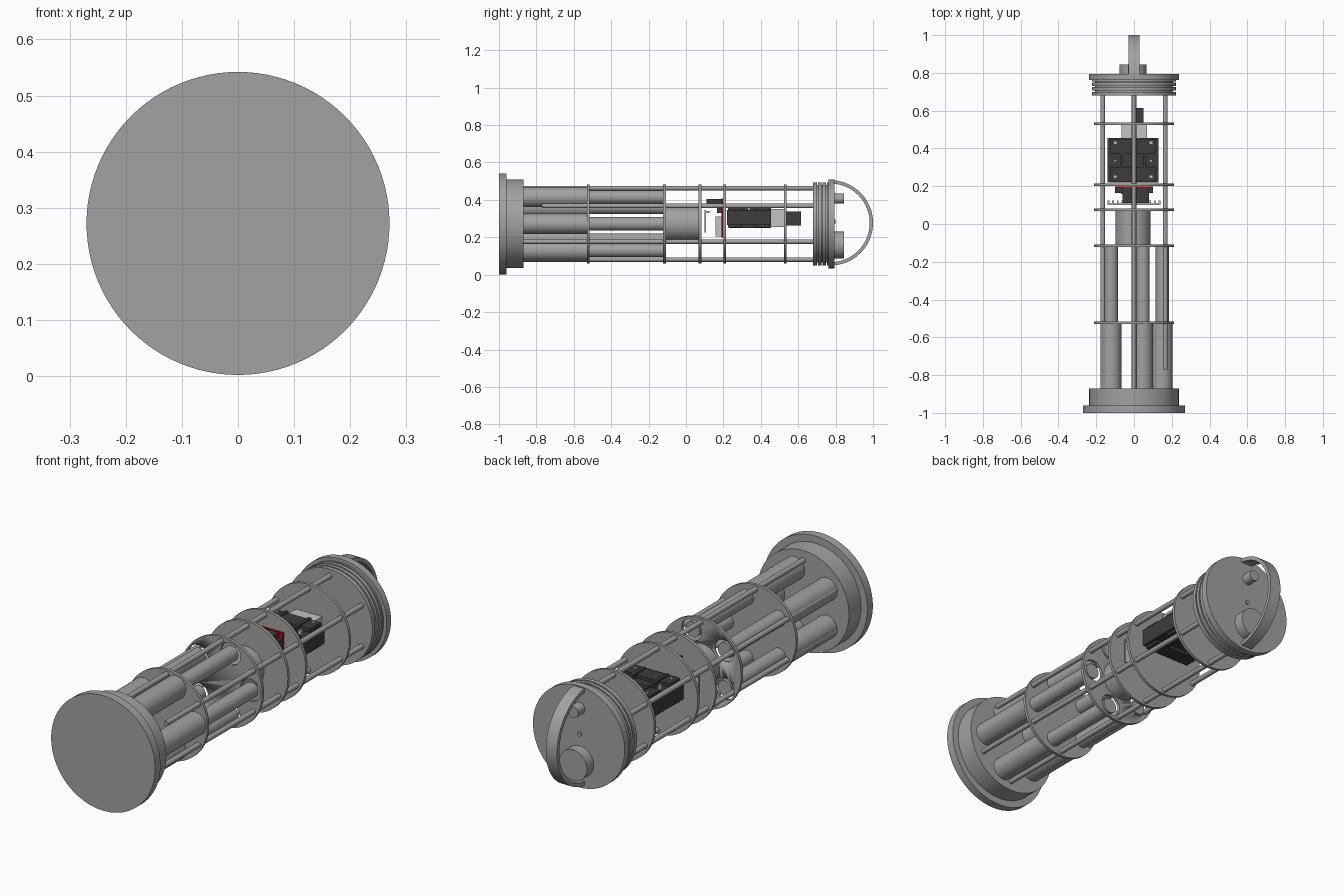
import bpy, bmesh, math
from mathutils import Matrix

cube = bpy.data.objects.get("Cube")
if cube:
    bpy.data.objects.remove(cube, do_unlink=True)

CZ = 0.272  # height of the main axis


def material(name, rgb):
    m = bpy.data.materials.new(name)
    m.use_nodes = True
    m.diffuse_color = (*rgb, 1)
    m.node_tree.nodes["Principled BSDF"].inputs["Base Color"].default_value = (*rgb, 1)
    return m


GREY = material("machined grey", (0.36, 0.36, 0.36))
BLACK = material("black plastic", (0.045, 0.045, 0.045))
RED = material("red circuit board", (0.6, 0.0, 0.0))
PALE = material("pale connector", (0.55, 0.55, 0.55))


def finish(name, bm, mat, smooth=True):
    bmesh.ops.recalc_face_normals(bm, faces=bm.faces)
    mesh = bpy.data.meshes.new(name)
    bm.to_mesh(mesh)
    bm.free()
    mesh.materials.append(mat)
    ob = bpy.data.objects.new(name, mesh)
    bpy.context.collection.objects.link(ob)
    bpy.ops.object.select_all(action="DESELECT")
    ob.select_set(True)
    bpy.context.view_layer.objects.active = ob
    if smooth:
        bpy.ops.object.shade_smooth_by_angle(angle=math.radians(35))
    return ob


def rod(name, x, z, r, y0, y1, mat=GREY, seg=32):
    """Cylinder lying along y."""
    bm = bmesh.new()
    place = Matrix.Translation((x, (y0 + y1) / 2, z)) @ Matrix.Rotation(math.pi / 2, 4, "X")
    bmesh.ops.create_cone(bm, cap_ends=True, segments=seg, radius1=r, radius2=r,
                          depth=y1 - y0, matrix=place)
    return finish(name, bm, mat)


def box(name, x, y, z, mat):
    """Box from (low, high) pairs."""
    bm = bmesh.new()
    spans = (x, y, z)
    mid = [(a + b) / 2 for a, b in spans]
    size = [b - a for a, b in spans]
    bmesh.ops.create_cube(bm, size=1, matrix=Matrix.Translation(mid) @ Matrix.Diagonal((*size, 1)))
    return finish(name, bm, mat, False)


def lathe(name, profile, mat=GREY, seg=96):
    """Solid of (radius, y) points spun around the main axis."""
    bm = bmesh.new()
    rings = [[bm.verts.new((r * math.cos(t), y, CZ + r * math.sin(t)))
              for t in (math.tau * i / seg for i in range(seg))] for r, y in profile]
    for a, b in zip(rings, rings[1:]):
        for i in range(seg):
            j = (i + 1) % seg
            bm.faces.new((a[i], a[j], b[j], b[i]))
    bm.faces.new(rings[0])
    bm.faces.new(rings[-1])
    return finish(name, bm, mat)


def drill(ob, holes):
    """Cut round holes (x, z, r) through a plate."""
    for x, z, r in holes:
        cutter = rod("cutter", x, z, r, -1, 1)
        mod = ob.modifiers.new("hole", "BOOLEAN")
        mod.operation, mod.solver, mod.object = "DIFFERENCE", "EXACT", cutter
        bpy.context.view_layer.objects.active = ob
        bpy.ops.object.modifier_apply(modifier=mod.name)
        bpy.data.objects.remove(cutter, do_unlink=True)


def around(n, radius, start=0):
    for i in range(n):
        t = math.radians(start) + math.tau * i / n
        yield radius * math.cos(t), CZ + radius * math.sin(t)


# Stepped front base
lathe("front_base", [(0.27, -1), (0.27, -0.96), (0.237, -0.96), (0.237, -0.87)])

# Rear cap with sealing grooves and a flange
cap = [(0.222, 0.68)]
for y in (0.7, 0.724, 0.748):
    cap += [(0.222, y), (0.207, y), (0.207, y + 0.007), (0.222, y + 0.007)]
cap += [(0.222, 0.763), (0.238, 0.763), (0.238, 0.795)]
lathe("rear_cap", cap)

# Round support plates
tubes = list(around(5, 0.15))
for i, y in enumerate((-0.522, -0.115, 0.075, 0.207, 0.53)):
    plate = lathe(f"support_plate_{i + 1}", [(0.211, y - 0.007), (0.211, y + 0.007)])
    if i == 1:
        drill(plate, [(x, z, 0.052) for x, z in tubes])

# Long tie rods
for i, (x, z) in enumerate(around(6, 0.191, 30)):
    rod(f"tie_rod_{i + 1}", x, z, 0.012, -0.77 if i == 0 else -0.87, 0.685, seg=20)

# Ring of tubes: wide at the base, slimmer beyond the first plate
for i, (x, z) in enumerate(tubes):
    rod(f"wide_tube_{i + 1}", x, z, 0.054, -0.872, -0.52)
    rod(f"slim_tube_{i + 1}", x, z, 0.036, -0.52, -0.115)

# Central motor drum
rod("central_drum", -0.005, CZ, 0.093, -0.11, 0.07, seg=48)

# Red board and parts mounted on it
box("circuit_board", (-0.1, 0.1), (0.19, 0.199), (0.2, 0.407), RED)
box("board_top_block", (-0.06, 0.08), (0.11, 0.19), (0.365, 0.405), BLACK)
box("board_wide_block", (-0.1, 0.1), (0.165, 0.19), (0.33, 0.38), BLACK)
box("board_low_block", (-0.07, 0.07), (0.158, 0.19), (0.205, 0.31), PALE)
box("pin_header", (-0.14, 0.14), (0.1, 0.108), (0.225, 0.345), PALE)
for i in range(12):
    x = -0.135 + i * 0.0245
    box(f"header_pin_{i + 1}", (x - 0.005, x + 0.005), (0.105, 0.125), (0.33, 0.34), PALE)

# Black controller: slim core, thicker end blocks, ribs on top
box("controller_core", (-0.14, 0.13), (0.22, 0.455), (0.265, 0.345), BLACK)
for i, (y0, y1) in enumerate(((0.225, 0.3), (0.37, 0.45))):
    box(f"controller_block_{i + 1}", (-0.125, 0.115), (y0, y1), (0.252, 0.362), BLACK)
for i, x in enumerate((-0.065, 0.055)):
    box(f"controller_rib_{i + 1}", (x - 0.008, x + 0.008), (0.23, 0.455), (0.25, 0.368), BLACK)
for x in (-0.1, 0.09):
    for y in (0.25, 0.335, 0.43):
        box("controller_pad", (x - 0.007, x + 0.007), (y - 0.007, y + 0.007), (0.34, 0.365), PALE)
box("terminal_block", (-0.065, 0.07), (0.455, 0.525), (0.255, 0.35), PALE)
box("plug", (0.005, 0.05), (0.53, 0.615), (0.262, 0.338), BLACK)

# Fittings on the rear cap
rod("large_port", -0.005, 0.158, 0.072, 0.79, 0.845, seg=48)
rod("small_port", -0.005, 0.407, 0.027, 0.79, 0.845)
rod("vent_stud", -0.005, 0.285, 0.01, 0.79, 0.8, seg=16)

# Arched carrying handle of rectangular section
bm = bmesh.new()
rows = []
for i in range(49):
    t = math.pi * i / 48 - math.pi / 2
    rows.append([bm.verts.new((x, 0.772 + r * math.cos(t), 0.277 + r * math.sin(t)))
                 for x, r in ((-0.03, 0.21), (0.028, 0.21), (0.028, 0.228), (-0.03, 0.228))])
for a, b in zip(rows, rows[1:]):
    for i in range(4):
        j = (i + 1) % 4
        bm.faces.new((a[i], a[j], b[j], b[i]))
bm.faces.new(rows[0])
bm.faces.new(rows[-1])
finish("carry_handle", bm, GREY)
